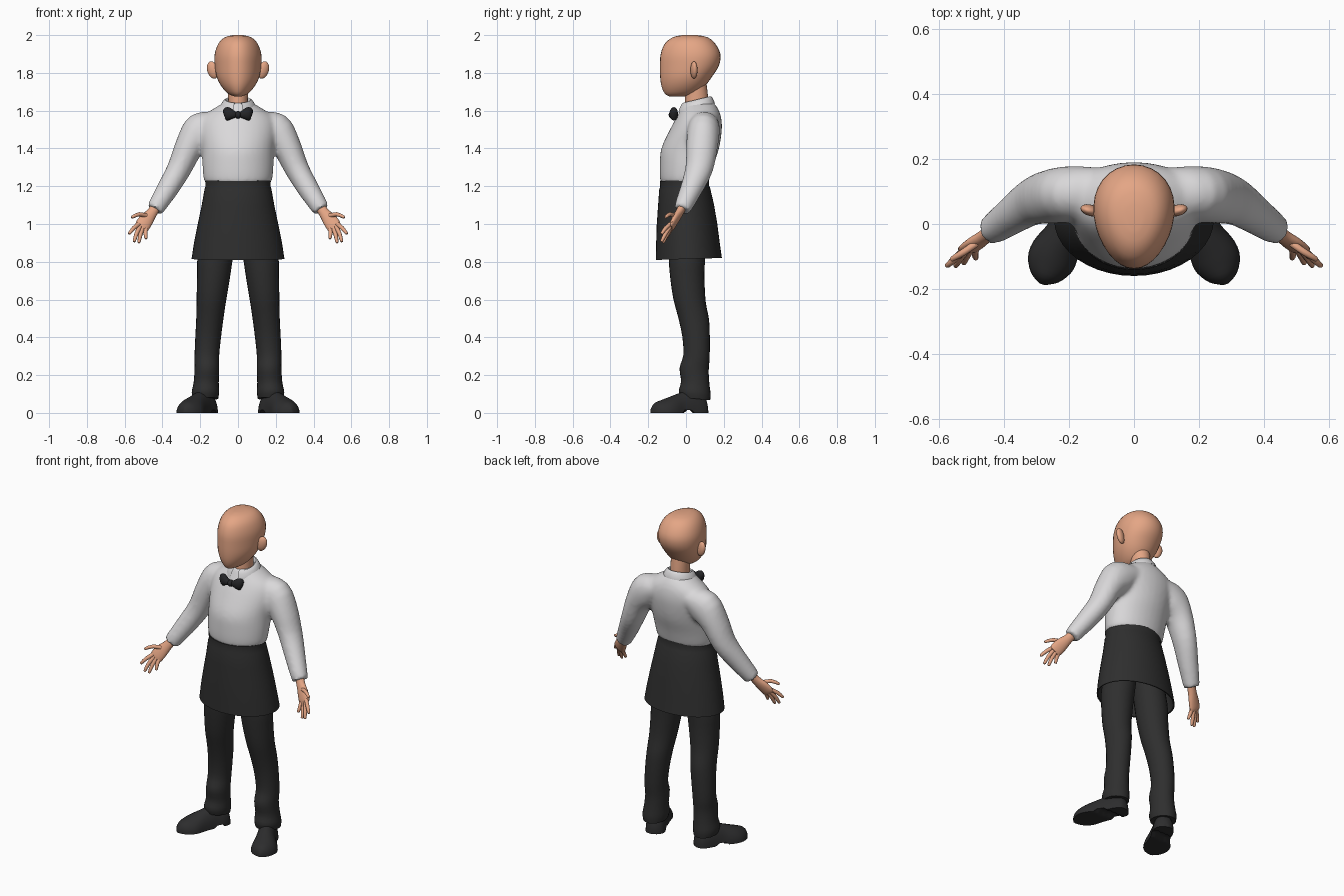
import bpy, bmesh, math
from mathutils import Vector

if "Cube" in bpy.data.objects:
    bpy.data.objects.remove(bpy.data.objects["Cube"])


def material(name, rgb):
    m = bpy.data.materials.new(name)
    m.diffuse_color = (*rgb, 1)
    m.use_nodes = True
    m.node_tree.nodes["Principled BSDF"].inputs["Base Color"].default_value = m.diffuse_color
    return m


SKIN = material("skin", (0.78, 0.38, 0.235))
WHITE = material("shirt white", (0.70, 0.69, 0.70))
DARK = material("charcoal cloth", (0.028, 0.028, 0.028))
SHOE = material("shoe leather", (0.026, 0.026, 0.027))
BLACK = material("bow black", (0.018, 0.018, 0.02))


def smooth_rings(rings, sub):
    """Catmull-Rom interpolation between ring tuples."""
    out = []
    for i in range(len(rings) - 1):
        p = [rings[max(i - 1, 0)], rings[i], rings[i + 1], rings[min(i + 2, len(rings) - 1)]]
        for k in range(sub):
            t = k / sub
            out.append([0.5 * (2 * b + (c - a) * t + (2 * a - 5 * b + 4 * c - d) * t * t
                               + (3 * b - a - 3 * c + d) * t ** 3) for a, b, c, d in zip(*p)])
    return out + [list(rings[-1])]


def loft(bm, rings, seg=24, sub=3, ref=None, egg=0.0, tilt=0.0, flip=1, caps=True):
    """Skin ellipses (x, y, z, ra, rb); level if ref is None, else square to the path."""
    rings = smooth_rings(rings, sub)
    loops = []
    for i, r in enumerate(rings):
        a, b = Vector((1, 0, 0)), Vector((0, 1, 0))
        if ref:
            t = Vector(rings[min(i + 1, len(rings) - 1)][:3]) - Vector(rings[max(i - 1, 0)][:3])
            a = Vector(ref).cross(t).normalized()
            b = t.cross(a).normalized()
        loop = []
        for k in range(seg):
            c, s = math.cos(math.tau * k / seg), math.sin(math.tau * k / seg)
            p = Vector(r[:3]) + a * max(r[3], .001) * c * (1 + egg * s) + b * max(r[4], .001) * s
            p.z += tilt * (p.y - r[1])
            p.x *= flip
            loop.append(bm.verts.new(p))
        loops.append(loop)
    for l0, l1 in zip(loops, loops[1:]):
        for k in range(seg):
            n = (k + 1) % seg
            bm.faces.new((l0[k], l0[n], l1[n], l1[k]))
    if caps:
        bm.faces.new(loops[0])
        bm.faces.new(loops[-1])


def level(rows):
    """Rows of (z, left, right, front, back) to ring tuples."""
    return [((l + r) / 2, (f + b) / 2, z, (r - l) / 2, (b - f) / 2) for z, l, r, f, b in rows]


def centred(rows):
    return level([(z, -w, w, f, b) for z, f, b, w in rows])


def finish(name, bm, mat, mirror=False, angle=50):
    bmesh.ops.recalc_face_normals(bm, faces=bm.faces)
    me = bpy.data.meshes.new(name)
    bm.to_mesh(me)
    bm.free()
    me.materials.append(mat)
    ob = bpy.data.objects.new(name, me)
    bpy.context.collection.objects.link(ob)
    bpy.ops.object.select_all(action='DESELECT')
    ob.select_set(True)
    bpy.context.view_layer.objects.active = ob
    bpy.ops.object.shade_smooth_by_angle(angle=math.radians(angle))
    if mirror:
        ob.modifiers.new("mirror", 'MIRROR').use_mirror_merge = False
    return ob


# Head: egg-shaped with a flat, narrow face
bm = bmesh.new()
loft(bm, centred([(1.674, -.085, -.02, .015), (1.69, -.112, .05, .052), (1.73, -.13, .10, .088),
                  (1.78, -.137, .138, .112), (1.84, -.138, .175, .122), (1.90, -.134, .182, .122),
                  (1.955, -.112, .155, .103), (1.988, -.07, .115, .07), (2.0, -.02, .06, .025)]),
     seg=32, egg=.15)
finish("head", bm, SKIN, angle=80)

# Neck
bm = bmesh.new()
loft(bm, centred([(1.57, -.01, .12, .055), (1.66, -.005, .118, .052), (1.77, .0, .105, .055)]))
finish("neck", bm, SKIN)

# Ears
bm = bmesh.new()
bmesh.ops.create_uvsphere(bm, u_segments=16, v_segments=10, radius=1)
for v in bm.verts:
    x, y, z = v.co
    v.co = (.134 + .03 * x + .008 * z, .042 + .018 * y + .006 * x, 1.815 + .046 * z)
finish("ear", bm, SKIN, mirror=True)

# Shirt: torso and both sleeves fused into one smooth skin
bm = bmesh.new()
loft(bm, centred([(1.215, -.132, .118, .172), (1.24, -.138, .125, .182), (1.31, -.139, .145, .188),
                  (1.40, -.131, .175, .192), (1.50, -.085, .190, .205), (1.565, -.05, .186, .19),
                  (1.61, -.027, .17, .13), (1.645, -.01, .145, .07)]), seg=32, egg=.06)
for side in (1, -1):
    loft(bm, [(.10, .10, 1.535, .06, .075), (.19, .093, 1.495, .10, .086),
              (.255, .085, 1.415, .078, .084), (.31, .07, 1.295, .065, .074),
              (.37, .03, 1.19, .058, .06), (.42, -.006, 1.11, .05, .05),
              (.441, -.02, 1.075, .046, .044)], ref=(0, 1, 0), flip=side)
shirt = finish("shirt", bm, WHITE)
remesh = shirt.modifiers.new("fuse", 'REMESH')
remesh.mode, remesh.voxel_size, remesh.use_smooth_shade = 'VOXEL', .012, True
blend = shirt.modifiers.new("blend", 'SMOOTH')
blend.factor, blend.iterations = .5, 6

# Folded collar, tilted back and open in front
bm = bmesh.new()
loft(bm, [(0, .055, 1.612, .098, .098), (0, .055, 1.63, .092, .093), (0, .055, 1.655, .074, .08),
          (0, .055, 1.652, .062, .068), (0, .055, 1.60, .06, .066)], sub=2, tilt=.24, caps=False)
gap = [f for f in bm.faces if abs(f.calc_center_median().x) < .02 and f.calc_center_median().y < 0]
bmesh.ops.delete(bm, geom=gap, context='FACES')
finish("collar", bm, WHITE)

# Bow tie: two flared wings and a knot
bm = bmesh.new()
loft(bm, [(.004, -.066, 1.578, .012, .012), (.025, -.07, 1.58, .022, .018),
          (.05, -.066, 1.583, .035, .022), (.065, -.058, 1.582, .033, .018),
          (.072, -.054, 1.58, .018, .008)], seg=14, ref=(0, 1, 0))
finish("bow_wing", bm, BLACK, mirror=True)
bm = bmesh.new()
bmesh.ops.create_uvsphere(bm, u_segments=12, v_segments=8, radius=1)
for v in bm.verts:
    v.co = (.017 * v.co.x, -.072 + .02 * v.co.y, 1.578 + .02 * v.co.z)
finish("bow_knot", bm, BLACK)

# Apron skirt: flared hollow shell closed at the waist
bm = bmesh.new()
loft(bm, centred([(1.15, -.12, .12, .175), (.817, -.152, .182, .238), (.815, -.16, .19, .246),
                  (.90, -.158, .178, .233), (1.0, -.155, .165, .213), (1.10, -.148, .148, .192),
                  (1.185, -.142, .128, .177), (1.20, -.137, .122, .172), (1.232, -.138, .123, .174)]),
     seg=40, sub=1, tilt=.03)
finish("apron", bm, DARK)

# Trouser legs with a loose hem
bm = bmesh.new()
loft(bm, level([(.075, .105, .24, -.03, .128), (.11, .1, .245, -.038, .13),
                (.16, .102, .235, -.026, .124), (.23, .1, .23, -.034, .12),
                (.30, .1, .23, -.014, .125), (.40, .09, .226, -.02, .126),
                (.50, .077, .221, -.042, .122), (.60, .062, .219, -.068, .104),
                (.72, .042, .217, -.085, .098), (.83, .026, .213, -.092, .1),
                (1.02, .0, .17, -.095, .1)]), tilt=-.1)
finish("trouser_leg", bm, DARK, mirror=True)

# Shoes turned outwards, flat sole with a raised arch
bm = bmesh.new()
loft(bm, [(.143, .112, 0, .015, .03), (.15, .096, 0, .046, .085), (.165, .06, 0, .058, .11),
          (.187, .02, 0, .058, .12), (.215, -.035, 0, .062, .105), (.243, -.085, 0, .074, .085),
          (.26, -.125, 0, .071, .07), (.275, -.165, 0, .045, .052), (.282, -.186, 0, .008, .02)],
     ref=(0, 0, 1))
for v in bm.verts:
    v.co.z = max(v.co.z, .015 if -.01 < v.co.y < .035 else 0)
finish("shoe", bm, SHOE, mirror=True)

# Hands: palm, four fingers and thumb
bm = bmesh.new()
loft(bm, [(.43, -.015, 1.098, .027, .023), (.455, -.035, 1.06, .028, .021),
          (.485, -.057, 1.022, .038, .019), (.508, -.075, .988, .039, .015),
          (.516, -.081, .976, .03, .009)], seg=16, ref=(0, 1, 0))
fingers = [((.525, -.082, 1.0), (.552, -.108, .978), (.575, -.128, .95)),
           ((.518, -.082, .988), (.537, -.108, .95), (.549, -.128, .91)),
           ((.505, -.08, .98), (.517, -.102, .942), (.524, -.12, .904)),
           ((.487, -.072, .982), (.49, -.09, .955), (.487, -.105, .925)),
           ((.475, -.052, 1.04), (.522, -.085, 1.052), (.56, -.108, 1.036))]
for root, mid, tip in fingers:
    end = Vector(tip) + (Vector(tip) - Vector(mid)).normalized() * .004
    loft(bm, [(*root, .012, .011), (*mid, .011, .011), (*tip, .008, .008), (*end, .003, .003)],
         seg=10, sub=2, ref=(0, 1, 0))
finish("hand", bm, SKIN, mirror=True)
